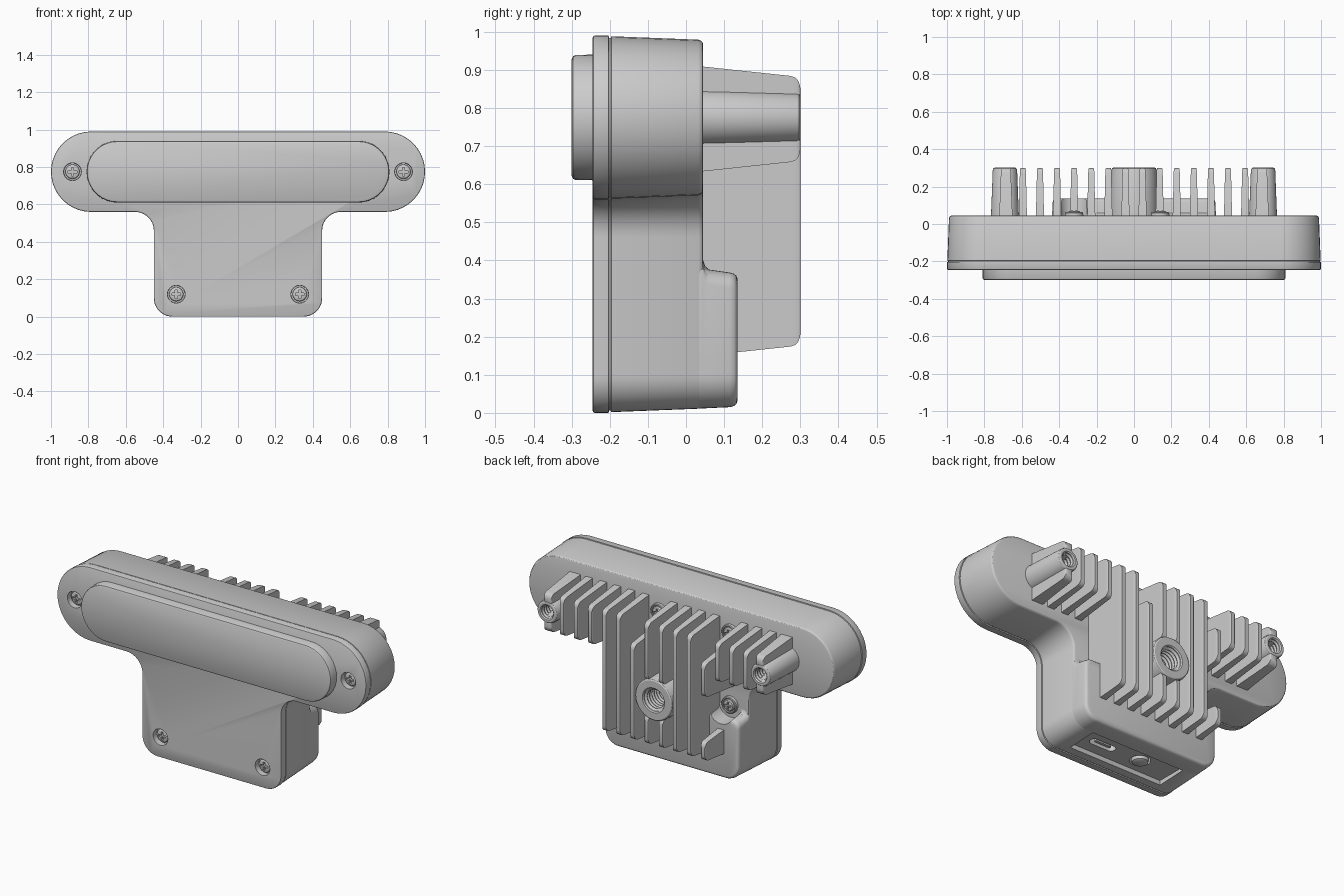
import bpy, bmesh
from math import cos, sin, radians, pi

if "Cube" in bpy.data.objects:
    bpy.data.objects.remove(bpy.data.objects["Cube"])


def loft(name, sections, axis='y'):
    """Skin a list of (level, outline) sections stacked along y or z."""
    bm = bmesh.new()
    rings = []
    for lv, pts in sections:
        rings.append([bm.verts.new((p, lv, q) if axis == 'y' else (p, q, lv)) for p, q in pts])
    n = len(rings[0])
    for a, b in zip(rings, rings[1:]):
        for i in range(n):
            j = (i + 1) % n
            bm.faces.new((a[i], a[j], b[j], b[i]))
    bm.faces.new(rings[0])
    bm.faces.new(rings[-1])
    bmesh.ops.recalc_face_normals(bm, faces=bm.faces)
    me = bpy.data.meshes.new(name)
    bm.to_mesh(me)
    bm.free()
    ob = bpy.data.objects.new(name, me)
    bpy.context.collection.objects.link(ob)
    return ob


def activate(ob):
    bpy.ops.object.select_all(action='DESELECT')
    ob.select_set(True)
    bpy.context.view_layer.objects.active = ob


def cut(ob, cutter):
    cutter.hide_render = True
    m = ob.modifiers.new("cut", 'BOOLEAN')
    m.operation, m.solver, m.object = 'DIFFERENCE', 'EXACT', cutter
    activate(ob)
    bpy.ops.object.modifier_apply(modifier=m.name)
    bpy.data.objects.remove(cutter)


def arc(cx, cz, r, a0, a1, n=10):
    return [(cx + r * cos(radians(a0 + (a1 - a0) * i / n)),
             cz + r * sin(radians(a0 + (a1 - a0) * i / n))) for i in range(n + 1)]


def circle(cx, cz, r, n=32):
    return [(cx + r * cos(2 * pi * i / n), cz + r * sin(2 * pi * i / n)) for i in range(n)]


def rect(x0, x1, z0, z1):
    return [(x0, z0), (x1, z0), (x1, z1), (x0, z1)]


def stadium(cx, cz, half, r, n=18):
    return arc(cx + half, cz, r, -90, 90, n) + arc(cx - half, cz, r, 90, 270, n)


def t_outline(o):
    right = (arc(.35, .1, .1 - o, -90, 0) + arc(.55, .46, .1 + o, 180, 90)
             + arc(.785, .775, .215 - o, -90, 90, 20))
    return right + [(-x, z) for x, z in reversed(right)]


def rounded_box(o, top):
    r = .04
    right = arc(.35, .1, .1 - o, -90, 0) + arc(.45 - o - r, top - r, r, 0, 90, 6)
    return right + [(-x, z) for x, z in reversed(right)]


# Housing: front plate, seam groove and drafted body in one skin
housing = loft("housing", [(y, t_outline(o)) for y, o in (
    (-.245, .006), (-.243, .002), (-.239, 0), (-.203, 0), (-.202, .006), (-.197, .006),
    (-.196, .002), (.033, .011), (.039, .0135), (.043, .017), (.045, .023))])

# Rear bulge on the stem, flared where it meets the body
bulge = loft("rear_bulge", [(y, rounded_box(o, t)) for y, o, t in (
    (.02, .03, .40), (.033, .0112, .40), (.045, .0117, .40), (.05, .012, .385), (.06, .0125, .376),
    (.115, .015, .368), (.126, .018, .365), (.132, .023, .36), (.135, .031, .352))])
cut(bulge, loft("pocket_cutter", [(.046, circle(-.32, .41, .075)), (.2, circle(-.32, .41, .085))]))

# Raised front window
loft("front_window", [(y, stadium(0, .775, .645, r)) for y, r in (
    (-.23, .165), (-.29, .164), (-.296, .161), (-.30, .153))])

# Counterbores in the front plate
FRONT = [(s * x, z) for s in (-1, 1) for x, z in ((.885, .775), (.33, .12))]
for x, z in FRONT:
    cut(housing, loft("bore_cutter", [(-.3, circle(x, z, .05)), (-.212, circle(x, z, .046))]))

# Bottom connector panel with slot and round jack
cut(housing, loft("panel_cutter", [(-.15, rect(-.3, .3, -.05, .03)), (.03, rect(-.3, .3, -.05, .03))]))
cut(housing, loft("slot_cutter", [(0, stadium(.16, -.06, .055, .026)), (.09, stadium(.16, -.06, .055, .026))], 'z'))
cut(housing, loft("jack_cutter", [(0, circle(-.09, -.06, .055)), (.09, circle(-.09, -.06, .055))], 'z'))
loft("slot_tongue", [(.035, stadium(.16, -.06, .045, .008)), (.1, stadium(.16, -.06, .045, .008))], 'z')
loft("jack_button", [(z, circle(-.09, -.06, r)) for z, r in ((.1, .046), (.03, .046), (.02, .042), (.014, .03))], 'z')


# Cross-head screws, d = -1 faces front and +1 faces back
def screw(x, z, y, d, r=.038):
    head = loft("screw_head", [(y + d * h, circle(x, z, k)) for h, k in (
        (-.01, r), (.01, r), (.016, r * .85), (.019, r * .5))])
    w, l = r * .17, r * .62
    plus = [(w, w), (w, l), (-w, l), (-w, w), (-l, w), (-l, -w),
            (-w, -w), (-w, -l), (w, -l), (w, -w), (l, -w), (l, w)]
    cross = [(x + a, z + b) for a, b in plus]
    cut(head, loft("cross_cutter", [(y + d * .005, cross), (y + d * .04, cross)]))


for x, z in FRONT:
    screw(x, z, -.212, -1)
for x, z in ((.14, .83), (-.32, .83), (-.32, .41)):
    loft("screw_seat", [(y, circle(x, z, r)) for y, r in (
        (.03, .05), (.06, .048), (.064, .044), (.064, .039), (.052, .037))])
    screw(x, z, .052, 1, .034)


# Cooling fins: tapered in thickness and height with rounded tips
def fin(x, z0, z1, t=.022):
    loft("cooling_fin", [(y, rect(x - w, x + w, z0 + i, z1 - i)) for y, w, i in (
        (.03, t, 0), (.274, t * .74, .026), (.286, t * .72, .030), (.294, t * .68, .038),
        (.298, t * .6, .048), (.3, t * .5, .058))])


P, TOP, MID, LOW = .0914, .91, .632, .148
for s in (-1, 1):
    for k in (4.5, 5.5, 6.5):
        fin(s * P * k, MID, TOP)
    fin(s * P * .5, .52, TOP)
    fin(s * P * .5, LOW, .37)
    fin(s * P * 2.5, LOW, TOP)
    # Ribs above and below each side boss
    fin(s * .685, .78, TOP, .036)
    fin(s * .685, MID, .77, .036)
fin(P * 1.5, LOW, .76)
fin(-P * 1.5, LOW, TOP)
fin(P * 3.5, LOW, TOP)
fin(-P * 3.5, .52, .77)
fin(-P * 3.5, LOW, .31)


# Threaded bosses, turned from a radius profile
def boss(name, x, z, base, tip, hole, floor):
    prof = [(.03, base), (.29, tip + .003), (.297, tip), (.301, tip - .006), (.301, hole + .006), (.295, hole)]
    y = .29
    while y > floor:
        prof += [(y, hole), (y - .009, hole * .82), (y - .012, hole * .82)]
        y -= .021
    prof.append((floor - .02, hole * .8))
    loft(name, [(a, circle(x, z, r)) for a, r in prof])


boss("mount_boss", 0, .445, .13, .118, .066, .14)
for s in (-1, 1):
    boss("side_boss", s * .69, .775, .075, .062, .038, .16)

# Smooth shading with crisp edges
for ob in list(bpy.context.scene.objects):
    activate(ob)
    bpy.ops.object.shade_smooth_by_angle(angle=radians(30))
